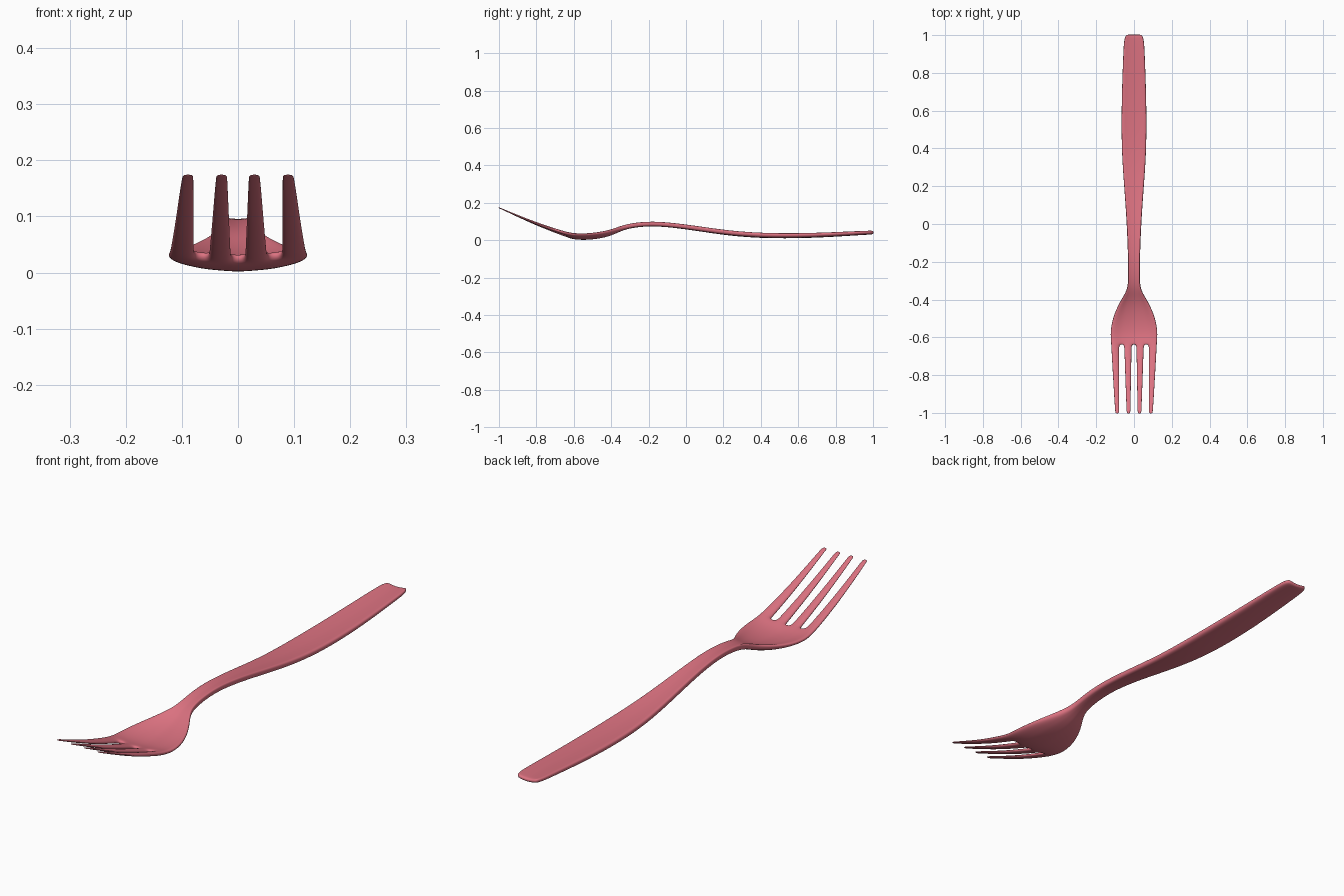
import bpy, bmesh

# Column positions across the body, as fractions of the half width
COLS = [-1, -0.63, -0.435, -0.092, 0.092, 0.435, 0.63, 1]

# Body stations: y, half width, underside z, thickness, edge lift
BODY = [
    (1.003, 0.040, 0.031, 0.016, 0.006),
    (0.982, 0.053, 0.030, 0.017, 0.006),
    (0.90, 0.057, 0.025, 0.019, 0.006),
    (0.66, 0.066, 0.010, 0.023, 0.006),
    (0.40, 0.067, 0.009, 0.024, 0.006),
    (0.20, 0.052, 0.027, 0.024, 0.005),
    (0.00, 0.038, 0.059, 0.023, 0.005),
    (-0.16, 0.032, 0.077, 0.022, 0.005),
    (-0.27, 0.031, 0.070, 0.022, 0.005),
    (-0.34, 0.032, 0.053, 0.023, 0.006),
    (-0.385, 0.058, 0.030, 0.024, 0.012),
    (-0.44, 0.090, 0.012, 0.022, 0.018),
    (-0.51, 0.116, 0.002, 0.020, 0.020),
    (-0.57, 0.125, 0.001, 0.020, 0.019),
    (-0.61, 0.123, 0.007, 0.020, 0.016),
    (-0.638, 0.121, 0.015, 0.020, 0.014),
]

# Tine stations: y, taper from root to tip, underside z, thickness, edge lift
TINES = [
    (-0.665, 0.06, 0.024, 0.020, 0.011),
    (-0.80, 0.40, 0.077, 0.016, 0.004),
    (-0.95, 0.80, 0.147, 0.008, 0.001),
    (-0.988, 0.95, 0.166, 0.006, 0.0),
    (-1.004, 1.0, 0.172, 0.004, 0.0),
]
TIP_X = [-0.099, -0.079, -0.039, -0.019, 0.019, 0.039, 0.079, 0.099]

bm = bmesh.new()


def make_row(y, xs, half, z, thick, lift):
    """Return matching bottom and top vertex lists for one station."""
    low = [bm.verts.new((x, y, z + lift * (x / half) ** 2)) for x in xs]
    top = [bm.verts.new((v.co.x, y, v.co.z + thick)) for v in low]
    return low, top


def bridge(a, b):
    """Skin two stations: underside, upper side and both edges."""
    for i in range(len(a[0]) - 1):
        bm.faces.new((a[0][i], a[0][i + 1], b[0][i + 1], b[0][i]))
        bm.faces.new((a[1][i], b[1][i], b[1][i + 1], a[1][i + 1]))
    for i in (0, -1):
        bm.faces.new((a[0][i], b[0][i], b[1][i], a[1][i]))


def cap(r, i):
    bm.faces.new((r[0][i], r[0][i + 1], r[1][i + 1], r[1][i]))


# Handle, neck and bowl
rows = [make_row(y, [c * w * 1.01 for c in COLS], w, z, t, k) for y, w, z, t, k in BODY]
for a, b in zip(rows, rows[1:]):
    bridge(a, b)
for i in range(7):
    cap(rows[0], i)

# Four tines, with closed slots between them
root = rows[-1]
for i in range(7):
    if i % 2:
        cap(root, i)
        continue
    prev = (root[0][i:i + 2], root[1][i:i + 2])
    for y, s, z, t, k in TINES:
        xs = [root[0][j].co.x * (1 - s) + TIP_X[j] * s for j in (i, i + 1)]
        row = make_row(y, xs, 0.121, z, t, k)
        bridge(prev, row)
        prev = row
    cap(prev, 0)

bmesh.ops.recalc_face_normals(bm, faces=bm.faces)
mesh = bpy.data.meshes.new("fork")
bm.to_mesh(mesh)
bm.free()
fork = bpy.data.objects.new("fork", mesh)
bpy.context.collection.objects.link(fork)
mesh.shade_smooth()

# Smooth rounded surface
sub = fork.modifiers.new("smooth", 'SUBSURF')
sub.levels = sub.render_levels = 3

# Rose finish
mat = bpy.data.materials.new("rose")
mat.diffuse_color = (0.72, 0.17, 0.22, 1)
mesh.materials.append(mat)
